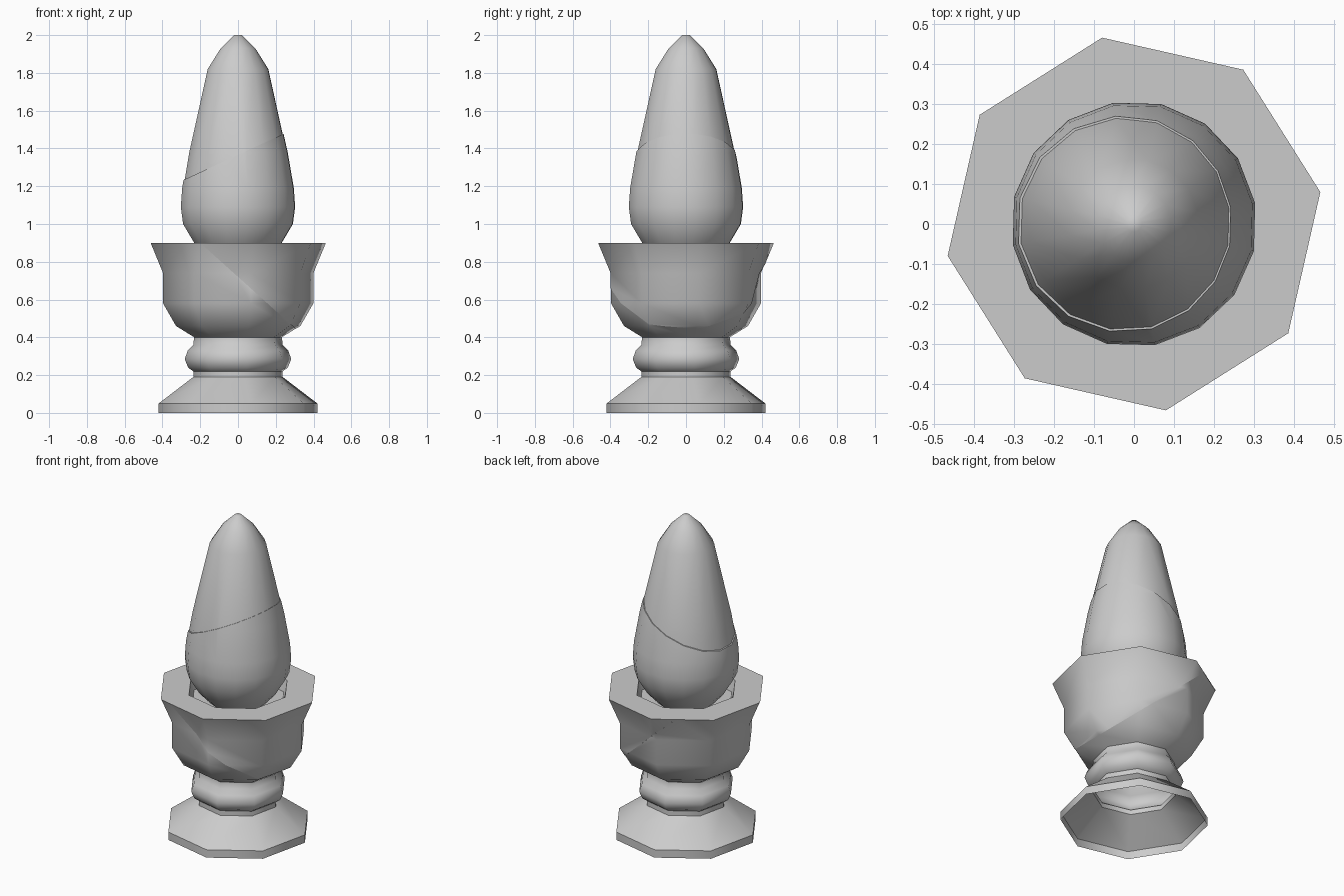
import bpy, bmesh
from math import cos, sin, pi, radians
from mathutils import Vector

if "Cube" in bpy.data.objects:
    bpy.data.objects.remove(bpy.data.objects["Cube"])

TURN = radians(9.7)


def lathe(name, profile, sides, cap_top=False, cut=None, keep_above=True, grow=1.0, fill=False):
    """Revolve (radius, z) points; optionally keep one side of a slanted plane."""
    bm = bmesh.new()
    rings = []
    for r, z in profile:
        rings.append([bm.verts.new((r * grow * cos(TURN + 2 * pi * i / sides),
                                    r * grow * sin(TURN + 2 * pi * i / sides), z))
                      for i in range(sides)])
    for a, b in zip(rings, rings[1:]):
        for i in range(sides):
            j = (i + 1) % sides
            bm.faces.new((a[i], a[j], b[j], b[i]))
    if cap_top:
        bm.faces.new(rings[-1])
    if cut:
        height, slope = cut
        res = bmesh.ops.bisect_plane(
            bm, geom=bm.verts[:] + bm.edges[:] + bm.faces[:],
            plane_co=Vector((0, 0, height)), plane_no=Vector((-slope, 0, 1)),
            clear_inner=keep_above, clear_outer=not keep_above)
        if fill:
            edges = [e for e in res["geom_cut"] if isinstance(e, bmesh.types.BMEdge)]
            bmesh.ops.holes_fill(bm, edges=edges, sides=0)
    mesh = bpy.data.meshes.new(name)
    bm.to_mesh(mesh)
    bm.free()
    ob = bpy.data.objects.new(name, mesh)
    bpy.context.collection.objects.link(ob)
    bpy.ops.object.select_all(action='DESELECT')
    ob.select_set(True)
    bpy.context.view_layer.objects.active = ob
    bpy.ops.object.shade_smooth_by_angle(angle=radians(48))
    return ob


# Hollow octagonal foot with its neck ring
lathe("foot", [(.426, 0), (.426, .05), (.24, .19), (.24, .22), (.268, .24), (.286, .285),
               (.27, .33), (.24, .36), (.236, .40)], 8)

# Octagonal cup, split by a slanted seam
cup = [(.236, .40), (.335, .46), (.405, .58), (.405, .74), (.472, .90)]
cup_cut = (.72, -.9)
lathe("cup_lower", cup, 8, cut=cup_cut, keep_above=False, grow=.994)
lathe("cup_upper", cup, 8, cut=cup_cut, keep_above=True)

# Flat rim and recess inside the cup
lathe("cup_rim", [(.472, .90), (.30, .90), (.28, .83), (.15, .83)], 8)

# Tapered head, split by a slanted seam
head = [(.17, .83), (.235, .90), (.295, 1.0), (.307, 1.09), (.30, 1.19), (.267, 1.38),
        (.166, 1.82), (.095, 1.93), (.02, 2.0)]
head_cut = (1.366, .46)
lathe("head_lower", head, 16, cut=head_cut, keep_above=False, fill=True)
lathe("head_upper", head, 16, cap_top=True, cut=head_cut, keep_above=True, grow=.98)
